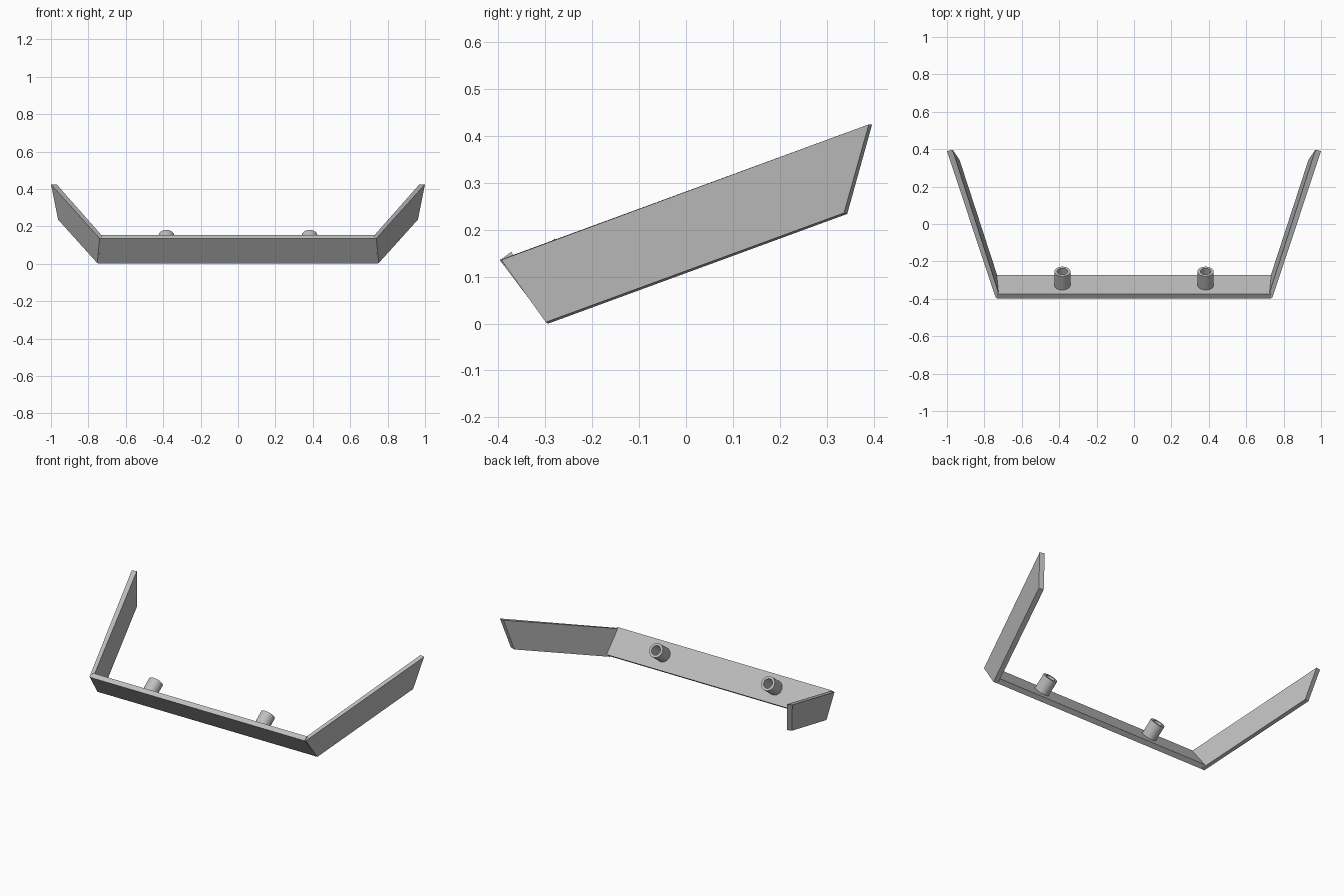
import bpy, bmesh, math
from mathutils import Vector, Matrix

cube = bpy.data.objects.get("Cube")
if cube:
    bpy.data.objects.remove(cube, do_unlink=True)

grey = bpy.data.materials.new("plain grey")
grey.use_nodes = True
grey.diffuse_color = (0.52, 0.52, 0.52, 1)
grey.node_tree.nodes["Principled BSDF"].inputs["Base Color"].default_value = grey.diffuse_color


def finish(bm, name):
    bmesh.ops.recalc_face_normals(bm, faces=bm.faces)
    mesh = bpy.data.meshes.new(name)
    bm.to_mesh(mesh)
    bm.free()
    mesh.materials.append(grey)
    obj = bpy.data.objects.new(name, mesh)
    bpy.context.collection.objects.link(obj)
    return obj


def slab(name, side_a, side_b):
    """Solid between two matching outlines."""
    bm = bmesh.new()
    a = [bm.verts.new(p) for p in side_a]
    b = [bm.verts.new(p) for p in side_b]
    bm.faces.new(a)
    bm.faces.new(b)
    n = len(a)
    for i in range(n):
        j = (i + 1) % n
        bm.faces.new((a[i], a[j], b[j], b[i]))
    return finish(bm, name)


# Leaning front plate: its top tips forward
normal = Vector((0, 0.8, 0.6))
thick = normal * 0.03
top, bottom = Vector((0, -0.397, 0.135)), Vector((0, -0.296, 0.002))
half_top, half_bottom = Vector((0.733, 0, 0)), Vector((0.743, 0, 0))
outer = [top - half_top, top + half_top, bottom + half_bottom, bottom - half_bottom]
slab("front_plate", outer, [p + thick for p in outer])

# Swept side wings
wing_outer = [(0.74, -0.394, 0.136), (0.752, -0.299, 0.003),
              (0.962, 0.337, 0.236), (1.0, 0.39, 0.425)]
wing_inner = [(0.715, -0.397, 0.136), (0.725, -0.294, 0.0),
              (0.933, 0.344, 0.234), (0.97, 0.397, 0.425)]

# Hollow mounting pegs, square to the back of the plate
SEGMENTS = 32
peg_base = Vector((0.383, -0.326, 0.093))
profile = [(0.043, -0.004), (0.043, 0.09), (0.028, 0.09), (0.028, -0.004)]

for side, sign in (("left", 1), ("right", -1)):
    mirror = Matrix.Diagonal((sign, 1, 1))
    slab(side + "_wing", [mirror @ Vector(p) for p in wing_outer],
         [mirror @ Vector(p) for p in wing_inner])

    bm = bmesh.new()
    turn = normal.to_track_quat("Z", "Y")
    rings = []
    for r, h in profile:
        ring = []
        for i in range(SEGMENTS):
            a = math.tau * i / SEGMENTS
            p = turn @ Vector((r * math.cos(a), r * math.sin(a), h))
            ring.append(bm.verts.new(p + mirror @ peg_base))
        rings.append(ring)
    for k, ring in enumerate(rings):
        following = rings[(k + 1) % len(rings)]
        for i in range(SEGMENTS):
            j = (i + 1) % SEGMENTS
            bm.faces.new((ring[i], ring[j], following[j], following[i]))
    peg = finish(bm, side + "_peg")
    bpy.ops.object.select_all(action="DESELECT")
    peg.select_set(True)
    bpy.context.view_layer.objects.active = peg
    bpy.ops.object.shade_smooth_by_angle(angle=math.radians(30))
